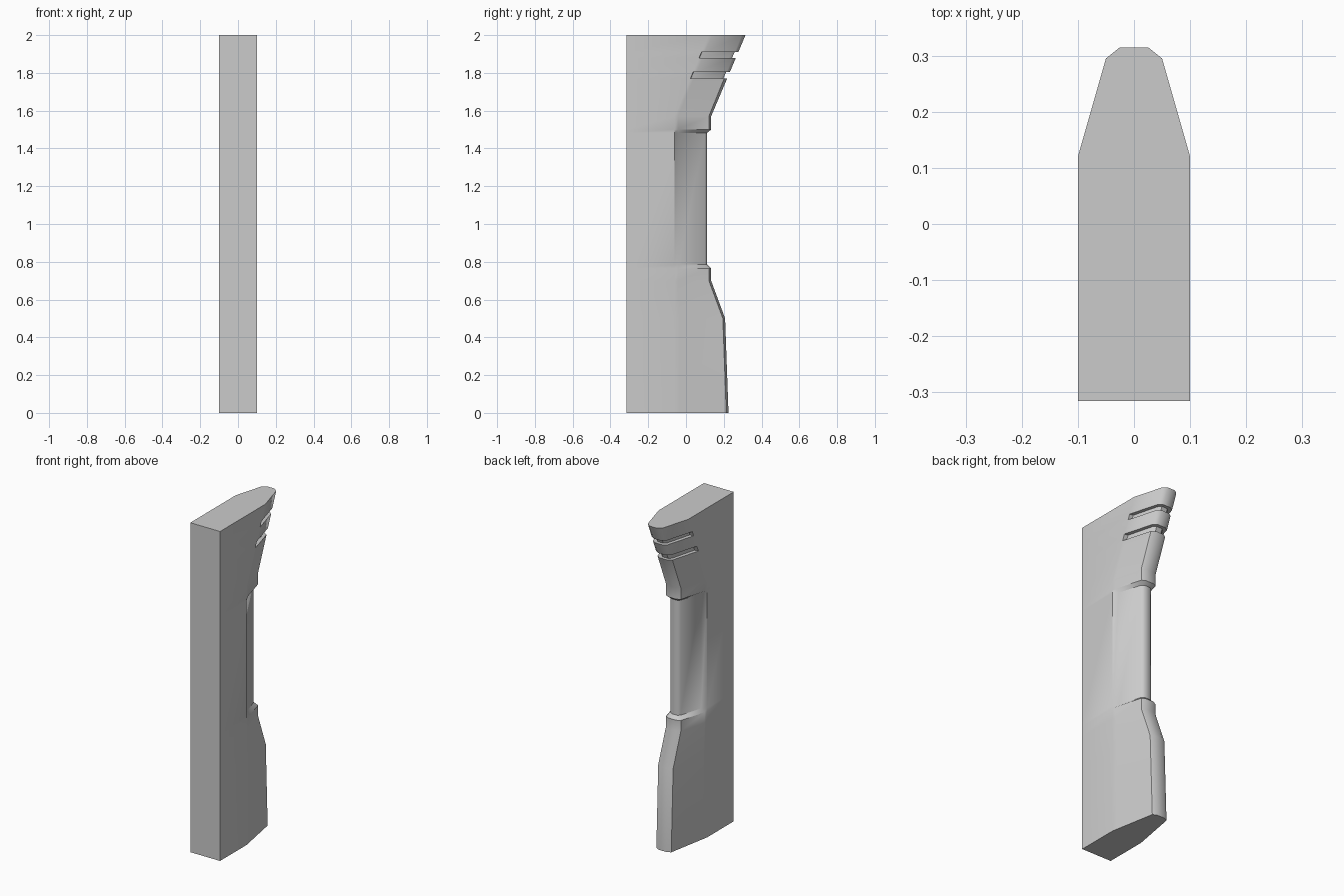
import bpy, bmesh

if "Cube" in bpy.data.objects:
    bpy.data.objects.remove(bpy.data.objects["Cube"])

BACK = -0.315


def half_outline(start, tip, drop, inset, wall):
    """Half cross-section, from the square front corner to the tapered rear edge."""
    pts = [(0.1, BACK), (0.1, start)]
    if inset:
        pts += [(0.096 - inset, start + wall), (0.05 - inset * 0.75, tip - drop - inset),
                (0.025 - inset * 0.3, tip - inset)]
    else:
        t = 0.1
        pts += [(0.1 - 0.05 * t, start + (tip - drop - start) * t),
                (0.05, tip - drop), (0.025, tip)]
    return pts


def flare(z):
    """Taper start and rear edge along the flared upper part."""
    f = (z - 1.57) / 0.43
    return -0.06 + 0.18 * f, 0.133 + 0.182 * f, 0.012 + 0.008 * f


# Sections: z, taper start, rear edge, corner drop, inset, wall run
sections = [
    (0.0, -0.06, 0.225, 0.012, 0, 0),
    (0.5, -0.06, 0.207, 0.012, 0, 0),
    (0.7, -0.06, 0.133, 0.012, 0, 0),
    (0.765, -0.06, 0.133, 0.012, 0, 0),
    # Long grip recess with sloped ledges
    (0.785, -0.06, 0.133, 0.012, 0.021, 0.022),
    (1.483, -0.06, 0.133, 0.012, 0.021, 0.022),
    (1.5, -0.06, 0.133, 0.012, 0, 0),
    (1.57, -0.06, 0.133, 0.012, 0, 0),
]
# Two narrow slots wrapping round the flare
for low, high in ((1.77, 1.805), (1.88, 1.91)):
    for z, inset in ((low, 0), (low, 0.02), (high, 0.02), (high, 0)):
        sections.append((z, *flare(z), inset, 0.002))
sections.append((2.0, *flare(2.0), 0, 0))

# Loft the mirrored sections into one closed column
bm = bmesh.new()
rings = []
for z, *params in sections:
    half = half_outline(*params)
    loop = half + [(-x, y) for x, y in reversed(half)]
    rings.append([bm.verts.new((x, y, z)) for x, y in loop])
for a, b in zip(rings, rings[1:]):
    for i in range(len(a)):
        j = (i + 1) % len(a)
        bm.faces.new((a[i], a[j], b[j], b[i]))
bm.faces.new(rings[0][::-1])
bm.faces.new(rings[-1])
bmesh.ops.remove_doubles(bm, verts=bm.verts, dist=1e-5)
bmesh.ops.recalc_face_normals(bm, faces=bm.faces)

mesh = bpy.data.meshes.new("column")
bm.to_mesh(mesh)
bm.free()
column = bpy.data.objects.new("column", mesh)
bpy.context.collection.objects.link(column)

# Smooth the gentle bends, keep ledges and caps crisp
bpy.context.view_layer.objects.active = column
column.select_set(True)
bpy.ops.object.shade_smooth_by_angle(angle=0.72)
